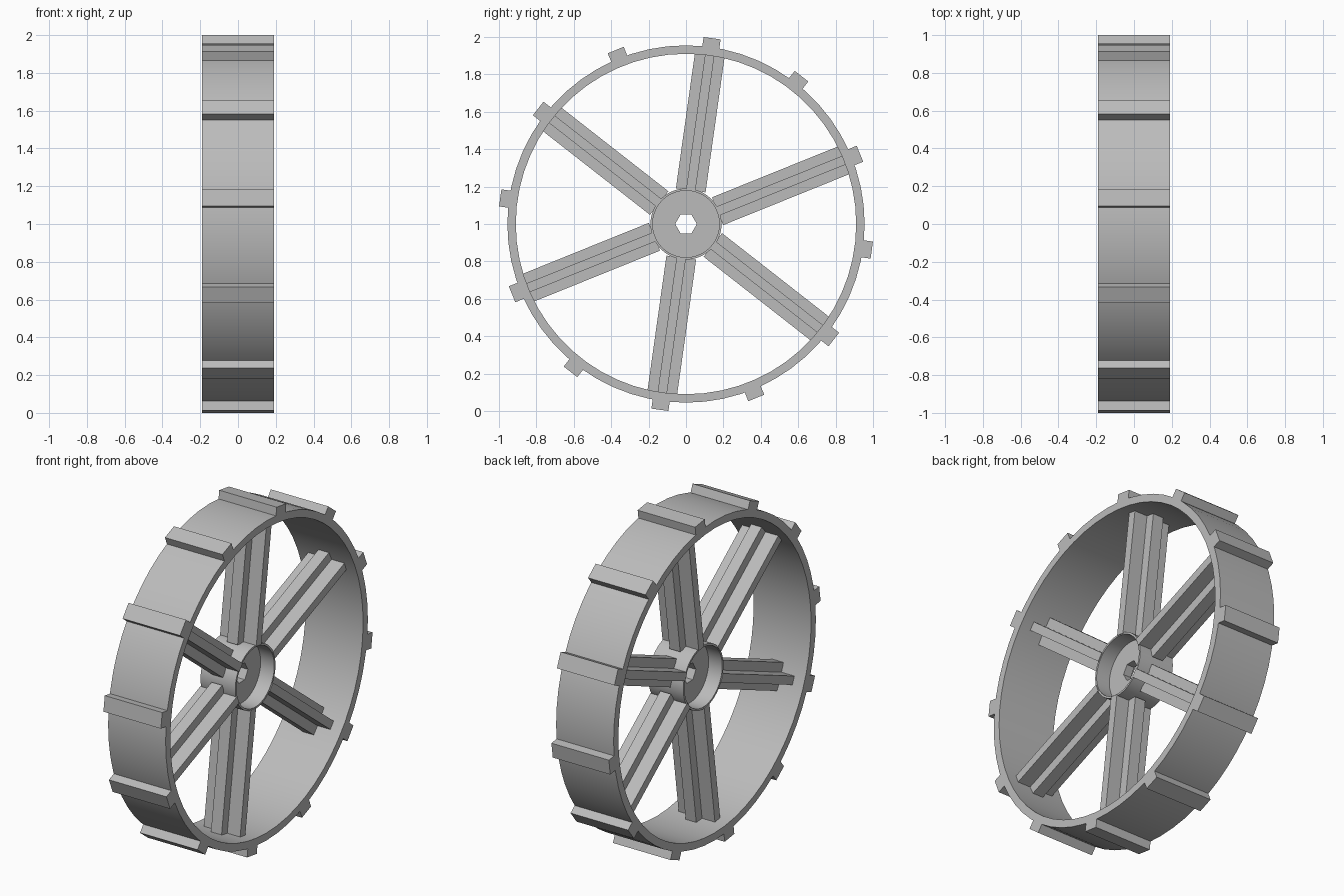
import bpy
import bmesh
import math
from mathutils import Matrix

if "Cube" in bpy.data.objects:
    bpy.data.objects.remove(bpy.data.objects["Cube"], do_unlink=True)

SEGMENTS = 60
HALF_WIDTH = 0.19       # half width of the wheel along its axle (x)
FIRST_ANGLE = 82        # direction of the first spoke, from +y towards +z

grey = bpy.data.materials.new("plain grey")
grey.use_nodes = True
colour = (0.5, 0.5, 0.5, 1)
grey.diffuse_color = colour
grey.node_tree.nodes["Principled BSDF"].inputs["Base Color"].default_value = colour


def finish(name, bm, smooth=False):
    """Turn a bmesh into a grey object standing at axle height."""
    bmesh.ops.recalc_face_normals(bm, faces=bm.faces)
    mesh = bpy.data.meshes.new(name)
    bm.to_mesh(mesh)
    bm.free()
    mesh.materials.append(grey)
    obj = bpy.data.objects.new(name, mesh)
    bpy.context.collection.objects.link(obj)
    obj.location.z = 1
    if smooth:
        bpy.ops.object.select_all(action='DESELECT')
        obj.select_set(True)
        bpy.context.view_layer.objects.active = obj
        bpy.ops.object.shade_smooth_by_angle(angle=math.radians(30))
    return obj


def ring(name, outer, inner, half, hex_hole=False):
    """Ring around the x axis, with a round or hexagonal hole."""
    bm = bmesh.new()
    rows = []
    for i in range(SEGMENTS):
        a = math.tau * i / SEGMENTS
        hole = inner
        if hex_hole:
            sector = math.pi / 3
            hole *= math.cos(sector / 2) / math.cos(a % sector - sector / 2)
        corners = ((outer, -half), (outer, half), (hole, half), (hole, -half))
        rows.append([bm.verts.new((x, r * math.cos(a), r * math.sin(a)))
                     for r, x in corners])
    for i, row in enumerate(rows):
        after = rows[(i + 1) % SEGMENTS]
        for k in range(4):
            n = (k + 1) % 4
            bm.faces.new((row[k], row[n], after[n], after[k]))
    return finish(name, bm, smooth=True)


def radial_bar(name, profile, start, end, degrees):
    """Extrude an (x, tangent) profile outwards along one radius."""
    bm = bmesh.new()
    face = bm.faces.new([bm.verts.new((x, start, t)) for x, t in profile])
    out = bmesh.ops.extrude_face_region(bm, geom=[face], use_keep_orig=True)
    moved = [v for v in out["geom"] if isinstance(v, bmesh.types.BMVert)]
    bmesh.ops.translate(bm, verts=moved, vec=(0, end - start, 0))
    bm.transform(Matrix.Rotation(math.radians(degrees), 4, 'X'))
    return finish(name, bm)


# Rim, hub sleeve and the recessed web with its hexagonal axle hole
ring("rim", 0.955, 0.91, HALF_WIDTH)
ring("hub_sleeve", 0.19, 0.178, 0.115)
ring("hub_web", 0.184, 0.058, 0.025, hex_hole=True)

# Spokes with a plus-shaped section
DEPTH, WIDTH, RIB_X, RIB_T = 0.12, 0.08, 0.035, 0.025
quarter = [(DEPTH, RIB_T), (RIB_X, RIB_T), (RIB_X, WIDTH)]
plus = (quarter
        + [(-x, t) for x, t in reversed(quarter)]
        + [(-x, -t) for x, t in quarter]
        + [(x, -t) for x, t in reversed(quarter)])
for i in range(6):
    radial_bar(f"spoke_{i + 1}", plus, 0.182, 0.93, FIRST_ANGLE + i * 60)

# Tread bars across the full width of the rim
bar = [(sx * HALF_WIDTH, st * 0.046)
       for sx, st in ((-1, -1), (1, -1), (1, 1), (-1, 1))]
for i in range(12):
    radial_bar(f"tread_bar_{i + 1}", bar, 0.935, 1.003, FIRST_ANGLE + i * 30)
